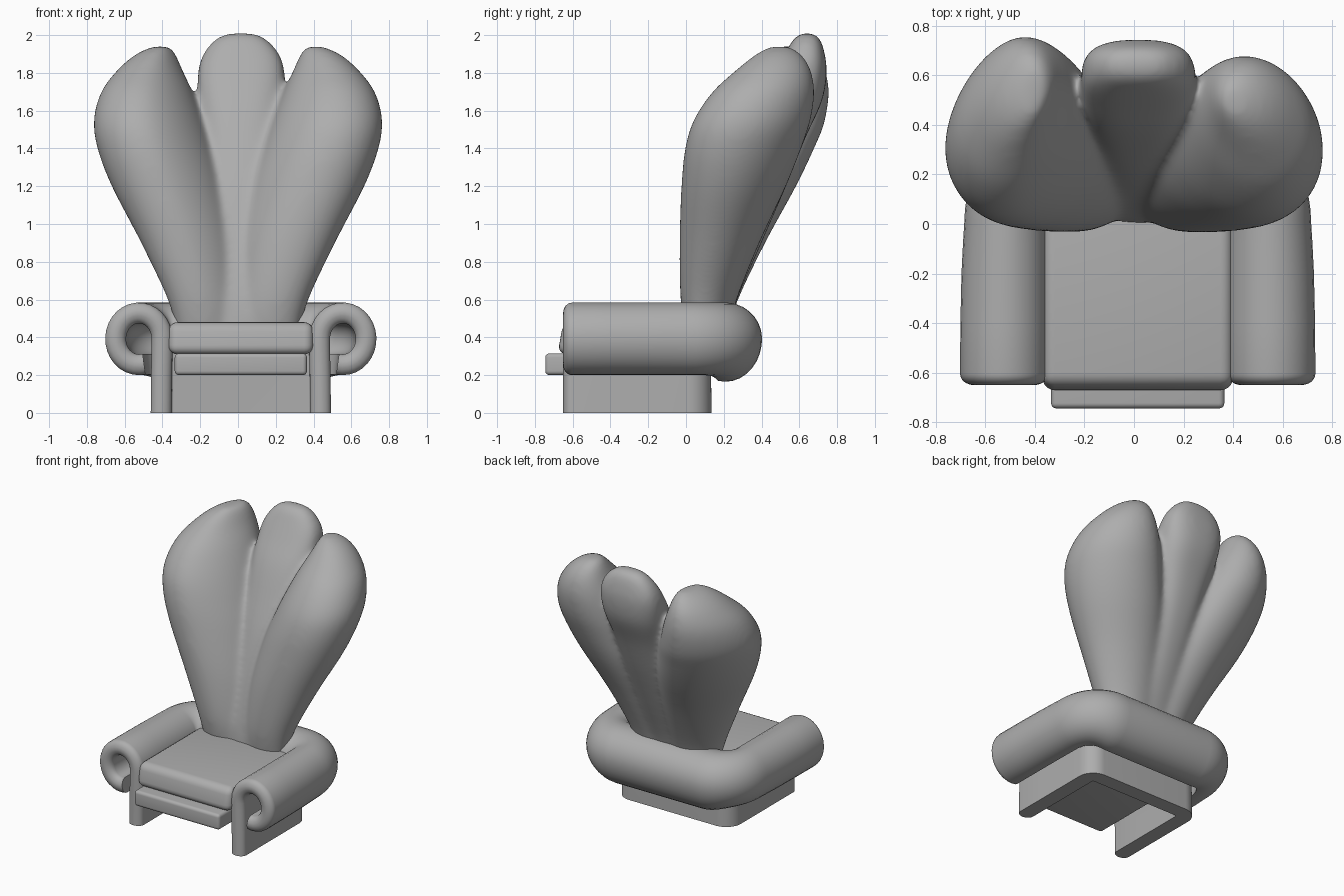
import bpy, bmesh, math
from math import sin, cos, pi

if "Cube" in bpy.data.objects:
    bpy.data.objects.remove(bpy.data.objects["Cube"])

CX = 0.015  # centre line of the seat and arms
mat = bpy.data.materials.new("plain grey")
mat.diffuse_color = (0.42, 0.42, 0.42, 1)
mat.use_nodes = True
mat.node_tree.nodes["Principled BSDF"].inputs["Base Color"].default_value = mat.diffuse_color


def make(name, bm, angle=40):
    bmesh.ops.recalc_face_normals(bm, faces=bm.faces)
    me = bpy.data.meshes.new(name)
    bm.to_mesh(me)
    bm.free()
    ob = bpy.data.objects.new(name, me)
    bpy.context.collection.objects.link(ob)
    me.materials.append(mat)
    bpy.ops.object.select_all(action='DESELECT')
    ob.select_set(True)
    bpy.context.view_layer.objects.active = ob
    bpy.ops.object.shade_smooth_by_angle(angle=math.radians(angle))
    return ob


# --- scrolled wall: panel curling outward, swept in a U round the seat ---
HALF = 0.055
line = [(0.0, 0.0), (-0.002, 0.2), (-0.005, 0.34)]
for i in range(25):
    a = math.radians(180 - 283 * i / 24)
    line.append((0.118 + 0.123 * cos(a), 0.392 + 0.137 * sin(a)))


def section(half):
    """Two offset sides of the profile centre line."""
    left, right = [], []
    for i, (o, z) in enumerate(line):
        a, b = line[max(i - 1, 0)], line[min(i + 1, len(line) - 1)]
        dx, dz = b[0] - a[0], b[1] - a[1]
        n = math.hypot(dx, dz)
        if i == 0:
            dx, dz, n = 0, 1, 1
        left.append((o - dz / n * half, z + dx / n * half))
        right.append((o + dz / n * half, z - dx / n * half))
    return left + right[::-1]


PX, PY, R = 0.422, 0.08, 0.066
half_path = []  # x, y, outward x, outward y, half thickness, roll scale, back blend
for i in range(7):
    a = pi / 2 * i / 6
    half_path.append((-PX, -0.605 - 0.045 * cos(a), -1, 0, max(0.006, HALF * sin(a)), 1, 0))
for y, k in ((-0.4, 0.995), (-0.2, 0.98), (-0.08, 0.96)):
    half_path.append((-PX, y, -1, 0, HALF, k, 0))
for i in range(13):
    a = pi / 2 * i / 12
    half_path.append((-PX + R - R * cos(a), PY - R + R * sin(a), -cos(a), sin(a),
                      HALF, 0.94 + 0.15 * sin(a) ** 2, sin(a) ** 6))
path = half_path + [(-p[0], p[1], -p[2]) + p[3:] for p in half_path[::-1]]

bm = bmesh.new()
rings = []
for x, y, dx, dy, h, scale, s in path:
    ring = []
    for o, z in section(h):
        k = scale if o > 0.06 else 1
        if o > 0.06 and z < 0.39:  # the roll hangs a little lower at the back
            z -= 0.035 * s * (0.39 - z) / 0.19
        ring.append(bm.verts.new((CX + x + dx * o * k, y + dy * o * k, z)))
    rings.append(ring)
N = len(rings[0])
for a, b in zip(rings, rings[1:]):
    for i in range(N):
        j = (i + 1) % N
        bm.faces.new((a[i], a[j], b[j], b[i]))
for r in (rings[0], rings[-1]):
    for i in range(N // 2 - 1):
        bm.faces.new((r[i], r[i + 1], r[N - 2 - i], r[N - 1 - i]))
make("scrolled_arms", bm)


# --- rounded boxes for the seat ---
def rounded_box(name, lo, hi, bevel, top_front=0.0):
    bm = bmesh.new()
    bmesh.ops.create_cube(bm, size=1)
    for v in bm.verts:
        top_edge = v.co.z > 0 and v.co.y < 0
        v.co = [lo[i] if v.co[i] < 0 else hi[i] for i in range(3)]
        if top_edge:
            v.co.y += top_front
    bmesh.ops.bevel(bm, geom=bm.edges[:], offset=bevel, segments=5, profile=0.5,
                    affect='EDGES')
    return make(name, bm)


rounded_box("seat_cushion", (-0.37, -0.68, 0.31), (0.40, 0.12, 0.48), 0.05, 0.03)
rounded_box("seat_base", (-0.335, -0.745, 0.20), (0.365, 0.04, 0.315), 0.022)


# --- shell back: three petals lofted from z, x range, y range ---
side = [(0.40, -0.32, 0.02, 0.0, 0.22), (0.6, -0.375, 0.02, -0.03, 0.27),
        (0.9, -0.515, 0.0, -0.035, 0.39), (1.2, -0.67, -0.06, -0.025, 0.53),
        (1.4, -0.745, -0.125, -0.005, 0.61), (1.55, -0.765, -0.18, 0.04, 0.66),
        (1.7, -0.725, -0.24, 0.14, 0.68), (1.82, -0.635, -0.295, 0.27, 0.66),
        (1.90, -0.54, -0.33, 0.37, 0.61), (1.94, -0.45, -0.36, 0.44, 0.55)]
middle = [(0.40, -0.13, 0.16, 0.0, 0.21), (0.6, -0.13, 0.16, 0.02, 0.27),
          (0.9, -0.14, 0.17, 0.09, 0.40), (1.2, -0.16, 0.195, 0.18, 0.53),
          (1.45, -0.185, 0.22, 0.28, 0.63), (1.65, -0.21, 0.245, 0.37, 0.72),
          (1.8, -0.213, 0.248, 0.46, 0.745), (1.9, -0.185, 0.22, 0.52, 0.735),
          (1.98, -0.12, 0.15, 0.57, 0.71), (2.012, -0.05, 0.08, 0.61, 0.67)]


def smooth_rows(rows, n=6):
    """Catmull-Rom curve through the sections."""
    out = []
    for i in range(len(rows) - 1):
        p0, p1, p2 = rows[max(i - 1, 0)], rows[i], rows[i + 1]
        p3 = rows[min(i + 2, len(rows) - 1)]
        for k in range(n):
            t = k / n
            out.append([0.5 * (2 * b + (c - a) * t + (2 * a - 5 * b + 4 * c - d) * t * t
                               + (3 * b - a - 3 * c + d) * t ** 3)
                        for a, b, c, d in zip(p0, p1, p2, p3)])
    return out + [list(rows[-1])]


def petal(bm, rows, power, shear=0.0, flip=1, deepen=0.0):
    rings = []
    for z, x0, x1, y0, y1 in smooth_rows(rows):
        y1 += deepen * max(0, min(1, z - 0.5))
        cx, cy, w, d = (x0 + x1) / 2, (y0 + y1) / 2, (x1 - x0) / 2, (y1 - y0) / 2
        ring = []
        for i in range(64):
            a = 2 * pi * i / 64
            c, s = cos(a), sin(a)
            u = math.copysign(abs(c) ** power, c)
            v = math.copysign(abs(s) ** power, s)
            v = v * math.sqrt(1 - shear ** 2) + shear * u
            ring.append(bm.verts.new((flip * (cx + w * u), cy + d * v, z)))
        rings.append(ring)
    for a, b in zip(rings, rings[1:]):
        for i in range(64):
            j = (i + 1) % 64
            bm.faces.new((a[i], a[j], b[j], b[i]))
    bm.faces.new(rings[0])
    bm.faces.new(rings[-1])


bm = bmesh.new()
petal(bm, middle, 0.75)
petal(bm, side, 1.08, 0.22, 1, 0.08)
petal(bm, side, 1.0, 0.15, -1)
back = make("shell_back", bm, 180)
# fuse the petals and soften the joins
rm = back.modifiers.new("fuse", 'REMESH')
rm.mode = 'VOXEL'
rm.voxel_size = 0.013
rm.use_smooth_shade = True
sm = back.modifiers.new("soften", 'SMOOTH')
sm.factor = 0.5
sm.iterations = 50
